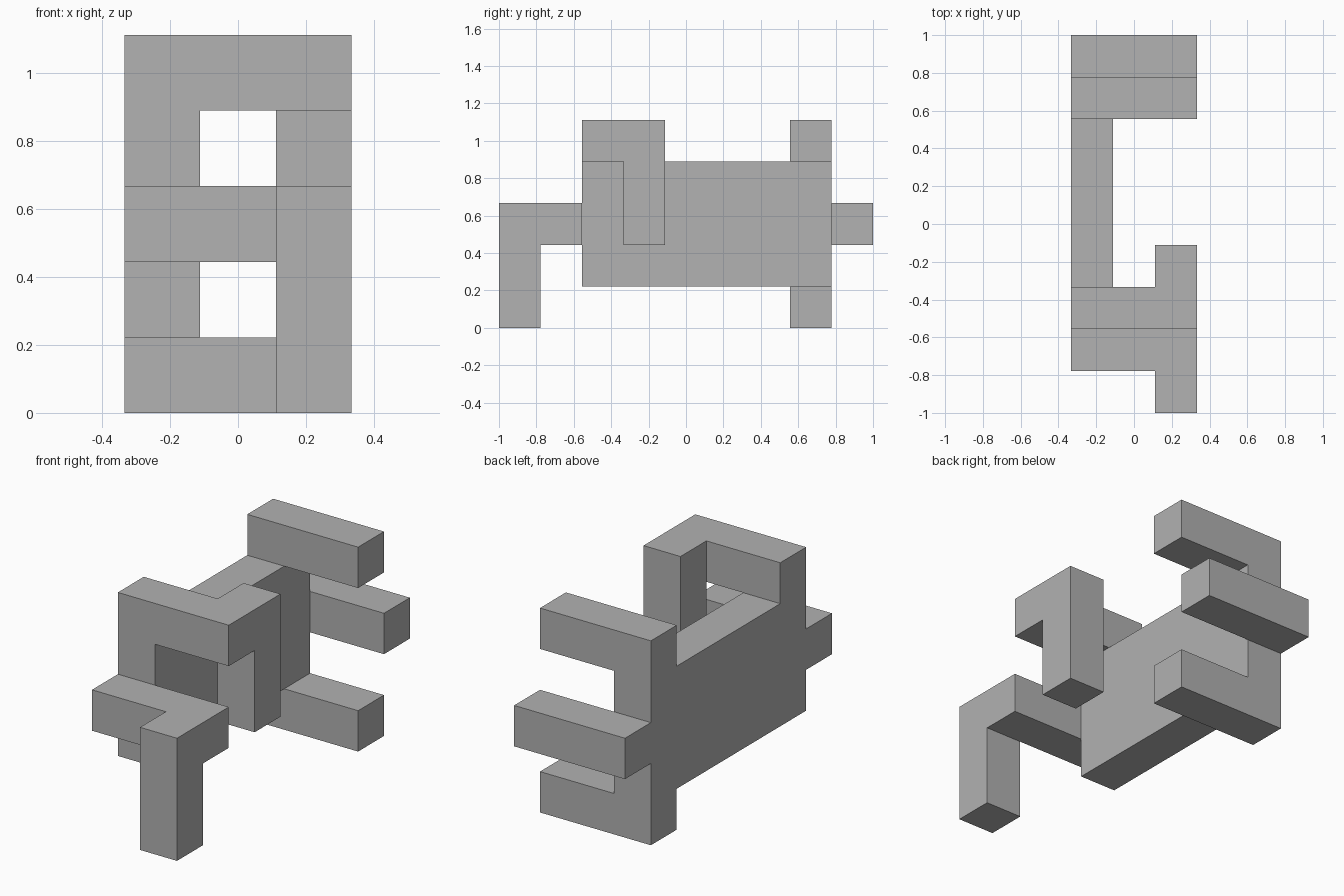
import bpy
import bmesh
from itertools import product
from mathutils import Vector

cube = bpy.data.objects.get("Cube")
if cube:
    bpy.data.objects.remove(cube)

UNIT = 2 / 9                      # edge of one square bar
ORIGIN = Vector((-1.5, -4.5, 0))  # corner of the grid, in bar widths

grey = bpy.data.materials.new("grey")
grey.use_nodes = True
colour = (0.445, 0.445, 0.445, 1)
grey.diffuse_color = colour
grey.node_tree.nodes["Principled BSDF"].inputs["Base Color"].default_value = colour


def block(x, y, z):
    """Grid cells from the first to the last index on each axis."""
    return set(product(*(range(a, b + 1) for a, b in (x, y, z))))


parts = {
    # broad upright slab with the bars branching off it
    "main_slab": block((0, 0), (2, 7), (1, 3)),
    # hooked arm: across the top, back one step, then down
    "upper_hook": block((0, 2), (2, 2), (4, 4)) | block((2, 2), (3, 3), (2, 4)),
    # front arm: across, forward one step, then down to the ground
    "front_leg": block((0, 2), (1, 1), (2, 2)) | block((2, 2), (0, 0), (0, 2)),
    # three parallel bars at the back
    "back_top_bar": block((0, 2), (7, 7), (4, 4)),
    "back_middle_bar": block((0, 2), (8, 8), (2, 2)),
    "back_bottom_bar": block((0, 2), (7, 7), (0, 0)),
}
solid = set().union(*parts.values())


def build(name, cells):
    """Skin the cells, leaving out faces buried inside the whole model."""
    bm = bmesh.new()
    for cell in sorted(cells):
        for axis, side in product(range(3), (-1, 1)):
            normal = Vector((0, 0, 0))
            normal[axis] = side
            if tuple(int(c + n) for c, n in zip(cell, normal)) in solid:
                continue
            u = Vector((0, 0, 0))
            u[(axis + 1) % 3] = 0.5
            v = normal.cross(u)
            middle = Vector(cell) + Vector((0.5, 0.5, 0.5)) + normal / 2 + ORIGIN
            corners = (-u - v, u - v, u + v, v - u)
            bm.faces.new([bm.verts.new((middle + c) * UNIT) for c in corners])
    bmesh.ops.remove_doubles(bm, verts=bm.verts, dist=0.001)
    bmesh.ops.dissolve_limit(bm, angle_limit=0.01, verts=bm.verts, edges=bm.edges)
    mesh = bpy.data.meshes.new(name)
    bm.to_mesh(mesh)
    bm.free()
    mesh.materials.append(grey)
    bpy.context.collection.objects.link(bpy.data.objects.new(name, mesh))


for name, cells in parts.items():
    build(name, cells)
